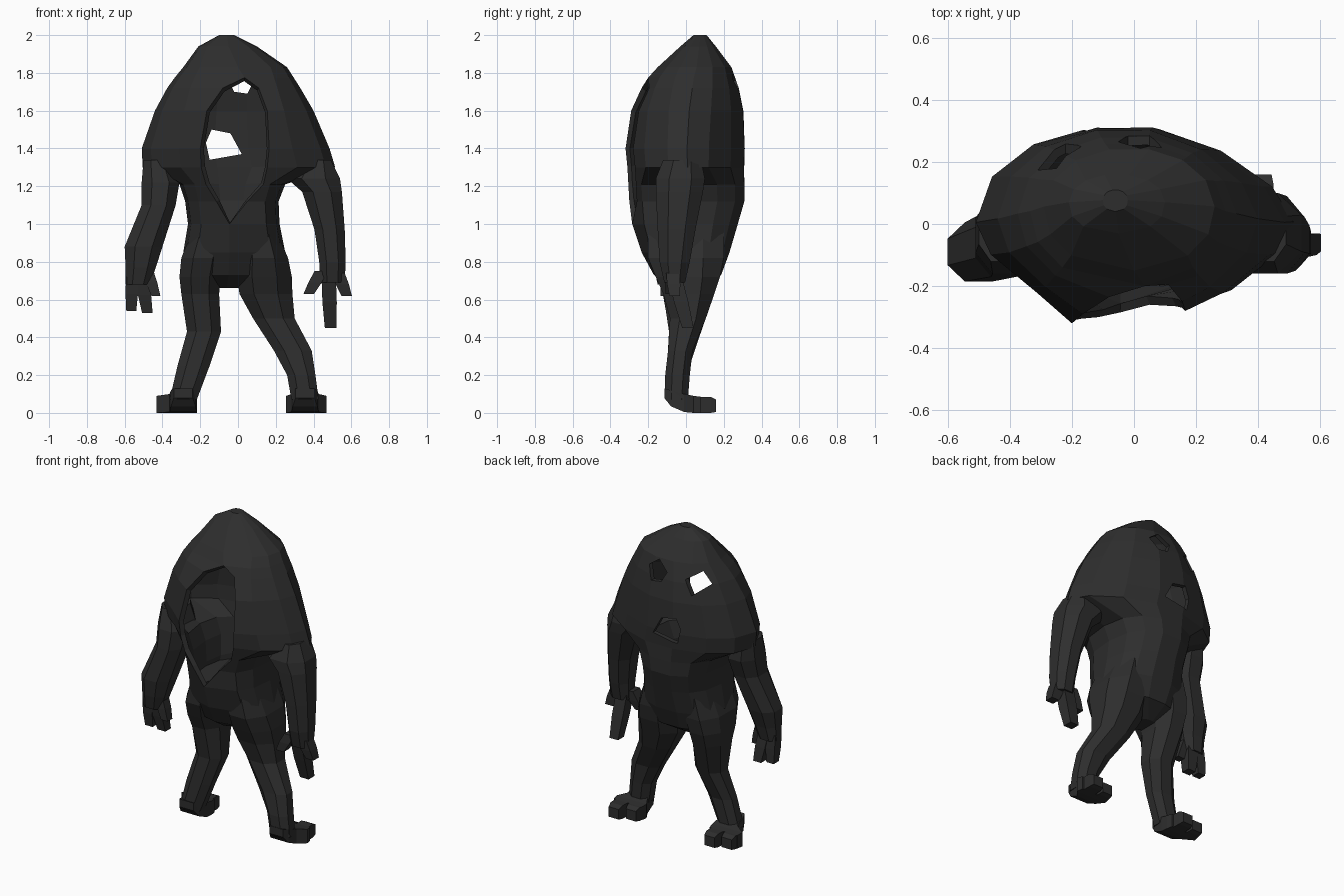
import bpy, bmesh, math

if "Cube" in bpy.data.objects:
    bpy.data.objects.remove(bpy.data.objects["Cube"])

black = bpy.data.materials.new("charcoal")
black.diffuse_color = (0.027, 0.027, 0.027, 1)
black.use_nodes = True
black.node_tree.nodes["Principled BSDF"].inputs["Base Color"].default_value = black.diffuse_color


def power(v, p):
    return math.copysign(abs(v) ** p, v)


def oval(z, xl, xr, yf, yb, degrees, p, p_back_left=None):
    """Points of an oval at height z, angles from the front; p sets how pointed it is."""
    cx, cy, rx, ry = (xl + xr) / 2, (yf + yb) / 2, (xr - xl) / 2, (yb - yf) / 2
    points = []
    for a in degrees:
        q = p_back_left if p_back_left and 95 < a < 180 else p
        points.append((cx - rx * power(math.sin(math.radians(a)), q),
                       cy - ry * power(math.cos(math.radians(a)), q), z))
    return points


def loft(name, rings, closed=True):
    """Skin a stack of rings and cap both ends."""
    bm = bmesh.new()
    vs = [[bm.verts.new(c) for c in ring] for ring in rings]
    n = len(vs[0])
    for a, b in zip(vs, vs[1:]):
        for i in range(n if closed else n - 1):
            j = (i + 1) % n
            bm.faces.new((a[i], a[j], b[j], b[i]))
    for ring in (vs[0], vs[-1]):
        bm.faces.new(ring if closed else ring[:-1])
    bmesh.ops.remove_doubles(bm, verts=bm.verts, dist=0.0005)
    bmesh.ops.recalc_face_normals(bm, faces=bm.faces)
    me = bpy.data.meshes.new(name)
    bm.to_mesh(me)
    bm.free()
    me.materials.append(black)
    ob = bpy.data.objects.new(name, me)
    bpy.context.collection.objects.link(ob)
    return ob


def limb(name, sections, sides=8, p=0.9):
    """Tube through (z, centre x, centre y, radius x, radius y)."""
    angles = [360 * (i + 0.5) / sides for i in range(sides)]
    k = 1 / math.cos(math.pi / sides) ** p
    return loft(name, [oval(z, x - rx * k, x + rx * k, y - ry * k, y + ry * k, angles, p)
                       for z, x, y, rx, ry in sections])


# Hollow body with shoulders: rings run from the left lip around the back to the right lip
body_rings = [  # z, left, right, front, back, left lip x, right lip x, pointedness
    (2.00, -.10, -.02, .04, .11, -.06, -.06, .9),
    (1.94, -.21, .10, -.03, .16, -.05, -.05, .9),
    (1.83, -.29, .26, -.15, .245, .00, .00, .95),
    (1.775, -.335, .295, -.20, .265, .035, .035, 1.0),
    (1.72, -.375, .33, -.235, .285, -.08, .11, 1.05),
    (1.60, -.44, .40, -.29, .31, -.165, .155, 1.15),
    (1.40, -.51, .485, -.32, .32, -.20, .165, 1.25),
    (1.30, -.505, .515, -.31, .315, -.195, .155, 1.25),
    (1.21, -.31, .25, -.305, .315, -.17, .135, .85),
    (1.12, -.28, .215, -.30, .315, -.115, .05, .85),
    (1.00, -.265, .22, -.285, .28, -.045, -.045, .85),
    (0.85, -.29, .25, -.235, .235, -.045, -.045, .85),
    (0.73, -.27, .23, -.17, .19, -.05, -.05, .9),
    (0.66, -.13, .01, -.06, .08, -.06, -.06, 1.0)]
around = [42 + 276 * i / 11 for i in range(12)]
rings = []
for z, xl, xr, yf, yb, l, r, p in body_rings:
    right_lip_y = yf + 0.04 if r - l > 0.01 else yf
    rings.append([(l, yf, z)] + oval(z, xl, xr, yf, yb, around, p, min(p, 0.95))
                 + [(r, right_lip_y, z)])
body = loft("body_shell", rings, closed=False)
shell = body.modifiers.new("wall", 'SOLIDIFY')
shell.thickness = 0.03
shell.offset = -1

# Eye and mouth holes cut through the back wall
holes = {
    "eye_a": [(-.31, 1.72), (-.25, 1.79), (-.17, 1.74), (-.22, 1.65)],
    "eye_b": [(-.05, 1.76), (.02, 1.82), (.09, 1.77), (.05, 1.69), (-.02, 1.70)],
    "mouth": [(-.17, 1.43), (-.14, 1.50), (-.04, 1.48), (.02, 1.37), (-.15, 1.34)]}
cutters = []
for name, outline in holes.items():
    cutter = loft(name + "_cutter", [[(x, y, z) for x, z in outline] for y in (0.10, 0.45)])
    cutter.hide_render = True
    cut = body.modifiers.new(name, 'BOOLEAN')
    cut.operation = 'DIFFERENCE'
    cut.solver = 'EXACT'
    cut.object = cutter
    cutters.append(cutter)
bpy.context.view_layer.objects.active = body
for m in list(body.modifiers):
    bpy.ops.object.modifier_apply(modifier=m.name)
for c in cutters:
    bpy.data.objects.remove(c)

# Arms hang from the shoulders
limb("left_arm", [
    (1.34, -.43, -.02, .07, .10), (1.22, -.41, -.035, .10, .125), (1.10, -.42, -.06, .09, .11),
    (0.88, -.50, -.09, .10, .095), (0.77, -.515, -.10, .08, .07), (0.68, -.53, -.10, .065, .05)])
limb("right_arm", [
    (1.34, .42, -.02, .07, .10), (1.24, .40, -.03, .14, .13), (1.17, .445, -.035, .105, .125),
    (0.97, .485, -.05, .08, .10), (0.80, .50, -.06, .07, .08), (0.69, .50, -.06, .065, .055)])

# Fingers: start point, end point, thickness
fingers = {
    "left_finger_outer": ((-.56, -.10, .72), (-.565, -.08, .54), .033),
    "left_finger_inner": ((-.51, -.10, .72), (-.48, -.07, .53), .035),
    "left_thumb": ((-.48, -.10, .76), (-.435, -.11, .62), .03),
    "right_finger_inner": ((.48, -.06, .72), (.49, .01, .45), .038),
    "right_finger_outer": ((.53, -.07, .74), (.575, -.06, .62), .035),
    "right_thumb": ((.44, -.07, .75), (.375, -.08, .63), .035)}
for name, (a, b, r) in fingers.items():
    mid = [(p + q) / 2 for p, q in zip(a, b)]
    limb(name, [(a[2], a[0], a[1], r, r), (mid[2], mid[0], mid[1], r, r),
                (b[2], b[0], b[1], r * .8, r * .8)], sides=4, p=0.8)

# Legs
limb("left_leg", [
    (0.97, -.16, .00, .08, .20), (0.82, -.185, .00, .115, .20), (0.72, -.20, .01, .11, .17),
    (0.63, -.20, .015, .10, .135), (0.43, -.18, -.005, .09, .085), (0.25, -.235, -.04, .085, .06),
    (0.07, -.29, -.05, .072, .06)])
limb("right_leg", [
    (0.97, .12, .00, .08, .20), (0.82, .135, .00, .13, .20), (0.72, .14, .01, .145, .17),
    (0.63, .148, .015, .14, .135), (0.50, .19, .01, .11, .095), (0.33, .29, -.03, .10, .065),
    (0.20, .335, -.045, .075, .065), (0.07, .355, -.05, .072, .06)])


# Feet, toes pointing to the back (+y)
def block(name, sections):
    """Rectangular sections along y: (centre x, y, low z, high z, half width)."""
    return loft(name, [[(cx - w, y, z0), (cx + w, y, z0), (cx + w, y, z1), (cx - w, y, z1)]
                       for cx, y, z0, z1, w in sections])


for side, heel, toe in (("left", -.29, -.325), ("right", .355, .362)):
    block(side + "_foot", [(heel, -.115, .08, .13, .05), (heel, -.08, .035, .12, .065),
                           (heel, -.01, .005, .10, .072), (toe, .04, .0, .09, .107),
                           (toe, .08, .0, .085, .10)])
    for k, (dx, tip) in enumerate(((-.054, .125), (.045, .16))):
        block(f"{side}_toe_{k + 1}", [(toe + dx, .06, .0, .085, .045),
                                      (toe + dx, tip - .03, .0, .085, .042),
                                      (toe + dx, tip, .005, .07, .036)])
